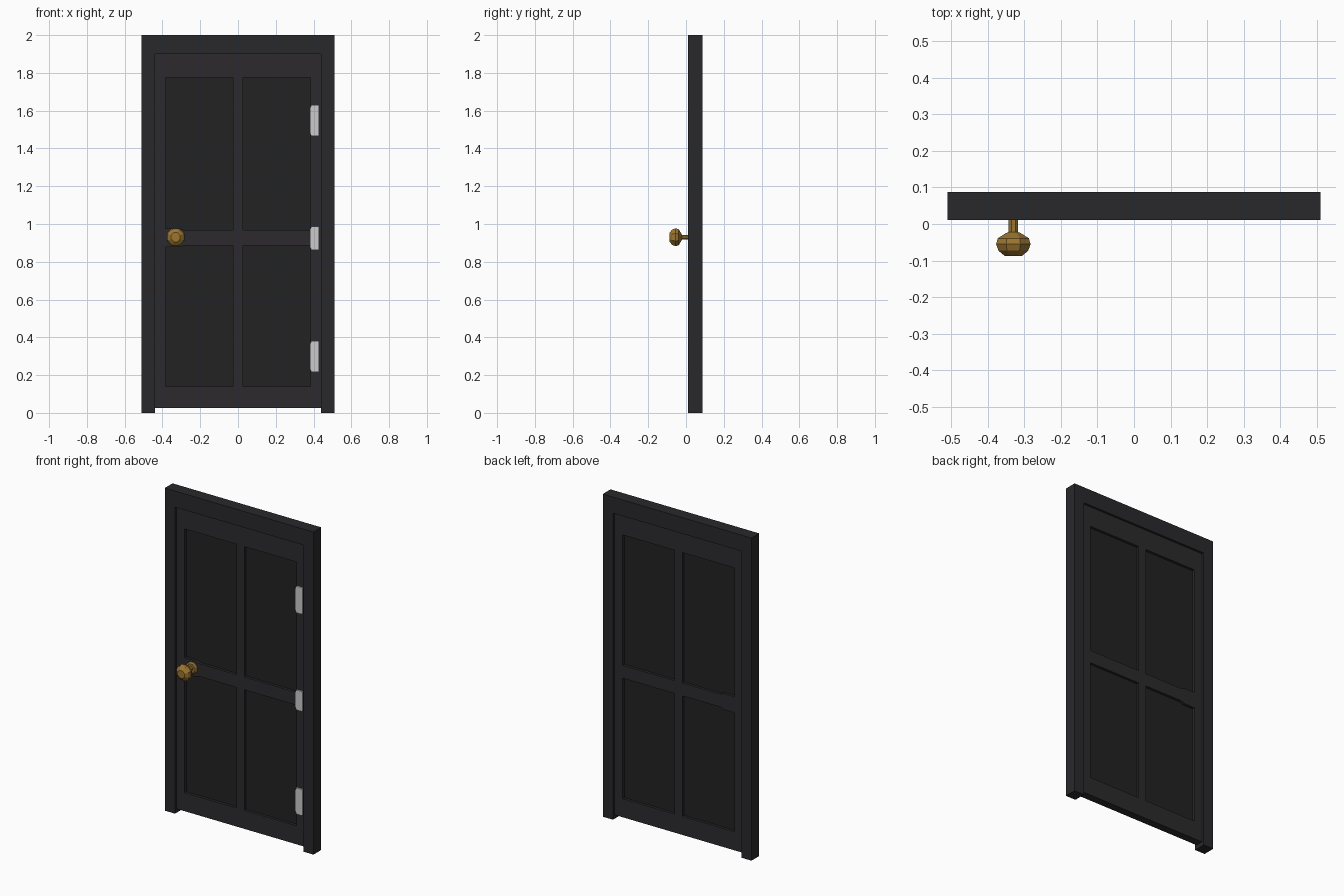
import bpy, bmesh, math
from mathutils import Matrix, Vector

if "Cube" in bpy.data.objects:
    bpy.data.objects.remove(bpy.data.objects["Cube"])


def material(name, rgb):
    m = bpy.data.materials.new(name)
    m.diffuse_color = (*rgb, 1)
    m.use_nodes = True
    m.node_tree.nodes["Principled BSDF"].inputs["Base Color"].default_value = m.diffuse_color
    return m


FRAME = material("frame_black", (0.022, 0.022, 0.025))
LEAF = material("leaf_black", (0.025, 0.023, 0.026))
PANEL = material("panel_black", (0.016, 0.016, 0.016))
BRASS = material("brass", (0.33, 0.18, 0.03))


def finish(name, bm, mat):
    bmesh.ops.recalc_face_normals(bm, faces=bm.faces)
    me = bpy.data.meshes.new(name)
    bm.to_mesh(me)
    bm.free()
    ob = bpy.data.objects.new(name, me)
    bpy.context.collection.objects.link(ob)
    if mat:
        me.materials.append(mat)
    return ob


def slab(name, outline, y0, y1, mat=None):
    """Extrude an outline in the xz plane from y0 to y1."""
    bm = bmesh.new()
    face = bm.faces.new([bm.verts.new((x, y0, z)) for x, z in outline])
    ext = bmesh.ops.extrude_face_region(bm, geom=[face])
    verts = [g for g in ext["geom"] if isinstance(g, bmesh.types.BMVert)]
    bmesh.ops.translate(bm, verts=verts, vec=(0, y1 - y0, 0))
    return finish(name, bm, mat)


def box(name, x0, x1, y0, y1, z0, z1, mat=None):
    return slab(name, [(x0, z0), (x1, z0), (x1, z1), (x0, z1)], y0, y1, mat)


def turned(name, profile, centre, sides, mat):
    """Turn (radius, y) points around the y axis."""
    bm = bmesh.new()
    rings = []
    for r, y in profile:
        angles = [(i + 0.5) * math.tau / sides for i in range(sides)]
        rings.append([bm.verts.new((centre[0] + r * math.cos(a), y,
                                    centre[1] + r * math.sin(a))) for a in angles])
    for a, b in zip(rings, rings[1:]):
        for i in range(sides):
            j = (i + 1) % sides
            bm.faces.new((a[i], a[j], b[j], b[i]))
    bm.faces.new(rings[0])
    bm.faces.new(rings[-1])
    return finish(name, bm, mat)


# Door frame, one arch-shaped profile
slab("door_frame", [(-0.51, 0), (-0.44, 0), (-0.44, 1.9), (0.44, 1.9),
                    (0.44, 0), (0.51, 0), (0.51, 2), (-0.51, 2)],
     0.011, 0.087, FRAME)

# Door leaf: stiles, mullion and rails
Y0, Y1 = 0.025, 0.073
for side, x0, x1 in (("left", -0.44, -0.383), ("right", 0.383, 0.44)):
    box(side + "_stile", x0, x1, Y0, Y1, 0.025, 1.9, LEAF)
box("top_rail", -0.383, 0.383, Y0, Y1, 1.775, 1.9, LEAF)
box("bottom_rail", -0.383, 0.383, Y0, Y1, 0.025, 0.14, LEAF)
# Lock rail swells slightly around the knob
slab("lock_rail", [(-0.383, 0.877), (-0.31, 0.877), (-0.285, 0.887), (0.383, 0.887),
                   (0.383, 0.967), (-0.285, 0.967), (-0.31, 0.977), (-0.383, 0.977)],
     Y0, Y1, LEAF)
for part, z0, z1 in (("lower", 0.14, 0.887), ("upper", 0.967, 1.775)):
    box(part + "_mullion", -0.027, 0.027, Y0, Y1, z0, z1, LEAF)

# Recessed panels
for part, z0, z1 in (("lower", 0.14, 0.877), ("upper", 0.977, 1.775)):
    for side, x0, x1 in (("left", -0.383, -0.027), ("right", 0.027, 0.383)):
        box(f"{part}_{side}_panel", x0, x1, 0.041, 0.057, z0 - 0.01, z1 + 0.01, PANEL)

# Hinges with clipped corners on the leaf side
for part, z0, z1 in (("lower", 0.217, 0.38), ("middle", 0.863, 0.987), ("upper", 1.465, 1.63)):
    slab(part + "_hinge", [(0.388, z0), (0.425, z0), (0.43, z0 + 0.005),
                           (0.43, z1 - 0.005), (0.425, z1), (0.388, z1),
                           (0.38, z1 - 0.02), (0.38, z0 + 0.02)],
         0.016, 0.03)

# Knob with rosette and stem
turned("knob", [(0.038, 0.03), (0.038, 0.019), (0.028, 0.012), (0.014, 0.012),
                (0.014, -0.022), (0.022, -0.025), (0.046, -0.039), (0.051, -0.055),
                (0.044, -0.073), (0.026, -0.087)],
       (-0.33, 0.93), 8, BRASS)
